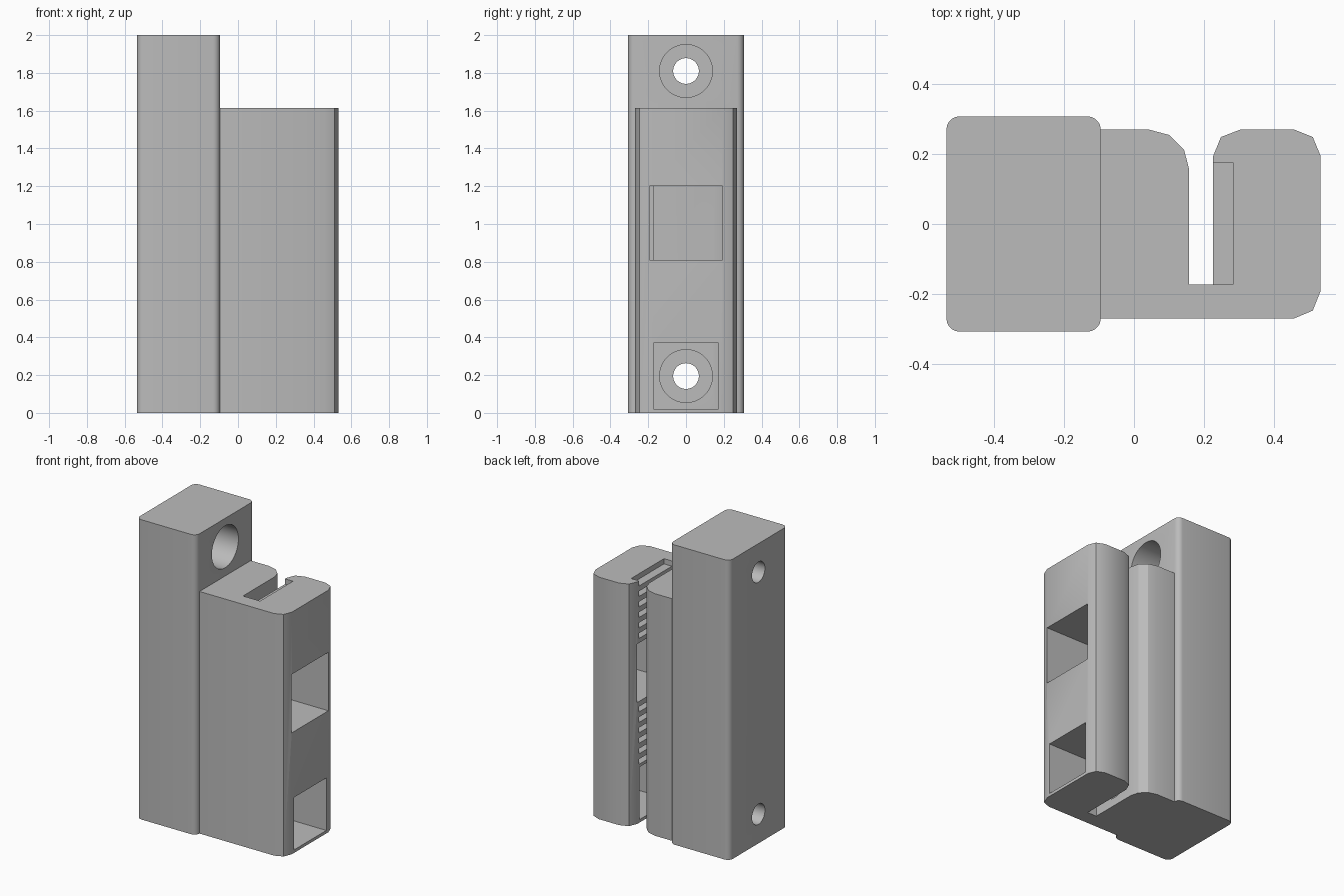
import bpy
import bmesh
from mathutils import Matrix
from math import pi

cube = bpy.data.objects.get("Cube")
if cube:
    bpy.data.objects.remove(cube, do_unlink=True)

grey = bpy.data.materials.new("plain grey")
grey.use_nodes = True
color = (0.5, 0.5, 0.5, 1)
grey.diffuse_color = color
grey.node_tree.nodes["Principled BSDF"].inputs["Base Color"].default_value = color


def make_object(name, bm):
    bmesh.ops.recalc_face_normals(bm, faces=bm.faces)
    mesh = bpy.data.meshes.new(name)
    bm.to_mesh(mesh)
    bm.free()
    mesh.materials.append(grey)
    obj = bpy.data.objects.new(name, mesh)
    bpy.context.collection.objects.link(obj)
    return obj


def extrude_profile(name, points, height):
    bm = bmesh.new()
    base = bm.faces.new([bm.verts.new((x, y, 0)) for x, y in points])
    top = bmesh.ops.extrude_face_region(bm, geom=[base])["geom"]
    verts = [v for v in top if isinstance(v, bmesh.types.BMVert)]
    bmesh.ops.translate(bm, verts=verts, vec=(0, 0, height))
    return make_object(name, bm)


def box(name, xs, ys, zs):
    bm = bmesh.new()
    bmesh.ops.create_cube(bm, size=1)
    for v in bm.verts:
        for axis, (low, high) in enumerate((xs, ys, zs)):
            v.co[axis] = low if v.co[axis] < 0 else high
    return make_object(name, bm)


def bore(name, radius, x0, x1, z):
    bm = bmesh.new()
    turn = Matrix.Translation(((x0 + x1) / 2, 0, z)) @ Matrix.Rotation(pi / 2, 4, "Y")
    bmesh.ops.create_cone(bm, cap_ends=True, segments=48, radius1=radius,
                          radius2=radius, depth=x1 - x0, matrix=turn)
    return make_object(name, bm)


def combine(target, tool, operation):
    mod = target.modifiers.new(tool.name, "BOOLEAN")
    mod.operation = operation
    mod.solver = "EXACT"
    mod.object = tool
    bpy.context.view_layer.objects.active = target
    bpy.ops.object.modifier_apply(modifier=mod.name)
    bpy.data.objects.remove(tool, do_unlink=True)


# Tall mounting block with rounded upright edges
body = box("mounting_block", (-0.535, -0.095), (-0.307, 0.307), (0, 2))
bm = bmesh.new()
bm.from_mesh(body.data)
uprights = [e for e in bm.edges if abs(e.verts[0].co.z - e.verts[1].co.z) > 1]
bmesh.ops.bevel(bm, geom=uprights, offset=0.037, segments=5, profile=0.5, affect="EDGES")
bm.to_mesh(body.data)
bm.free()

# Clip with a slot open to the back
clip_profile = [
    (-0.3, -0.27), (0.455, -0.27), (0.51, -0.247), (0.532, -0.192),
    (0.532, 0.195), (0.51, 0.248), (0.455, 0.27), (0.305, 0.27),
    (0.248, 0.248), (0.225, 0.192), (0.225, -0.172), (0.157, -0.172),
    (0.157, 0.157), (0.143, 0.211), (0.1, 0.254), (0.04, 0.27), (-0.3, 0.27),
]
clip = extrude_profile("slotted_clip", clip_profile, 1.615)
combine(body, clip, "UNION")

# Access windows through the outer jaw
combine(body, box("middle_window", (0.19, 0.7), (-0.193, 0.193), (0.81, 1.2)), "DIFFERENCE")
combine(body, box("lower_window", (0.19, 0.7), (-0.171, 0.171), (0.02, 0.37)), "DIFFERENCE")

# Screw holes with wide counterbores
for z in (0.195, 1.81):
    combine(body, bore("counterbore", 0.14, -0.33, 0.2, z), "DIFFERENCE")
    combine(body, bore("screw_hole", 0.068, -0.7, -0.25, z), "DIFFERENCE")

# Gripping grooves on the slot wall, the top one open upward
for i in range(18):
    low = 1.58 - i * 0.07
    if 0.76 < low < 1.21 or low < 0.38:
        continue
    high = 1.7 if i == 0 else low + 0.035
    combine(body, box("groove", (0.2, 0.283), (-0.172, 0.175), (low, high)), "DIFFERENCE")

body.name = "slotted_wall_bracket"
bpy.ops.object.select_all(action="DESELECT")
body.select_set(True)
bpy.context.view_layer.objects.active = body
bpy.ops.object.shade_smooth_by_angle(angle=pi / 6)
